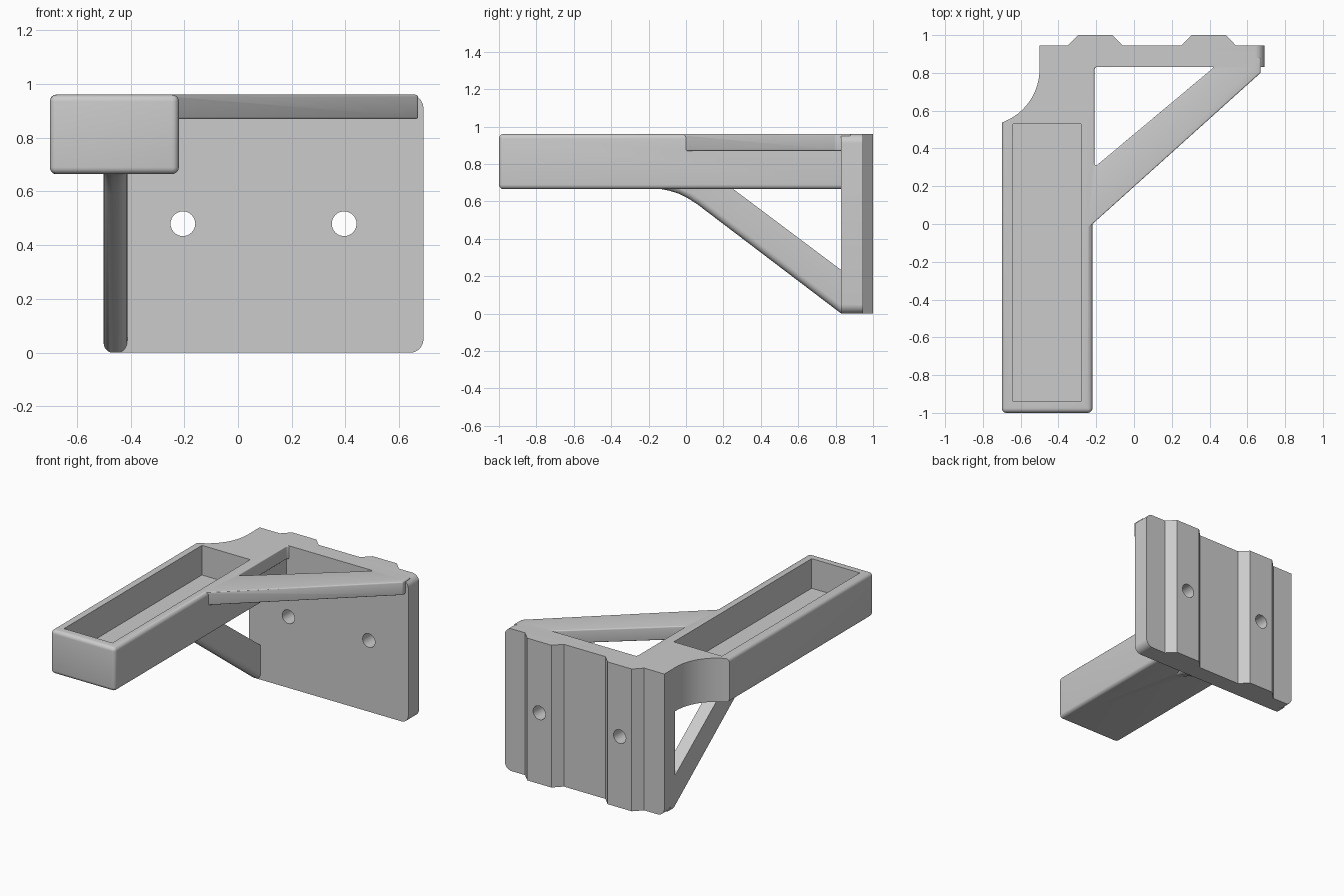
import bpy, bmesh, math

cube = bpy.data.objects.get("Cube")
if cube:
    bpy.data.objects.remove(cube, do_unlink=True)

grey = bpy.data.materials.new("light_grey")
grey.use_nodes = True
grey.diffuse_color = (0.6, 0.6, 0.6, 1)
for node in grey.node_tree.nodes:
    if node.type == "BSDF_PRINCIPLED":
        node.inputs["Base Color"].default_value = (0.6, 0.6, 0.6, 1)

TO_3D = {
    "x": lambda a, b, c: (c, a, b),
    "y": lambda a, b, c: (a, c, b),
    "z": lambda a, b, c: (a, b, c),
}


def prism(name, outline, axis, low, high, radius=0, rule=None, segments=5):
    """Extrude an outline along an axis and round the edges picked by the rule."""
    place = TO_3D[axis]
    bm = bmesh.new()
    base = bm.faces.new([bm.verts.new(place(a, b, low)) for a, b in outline])
    moved = bmesh.ops.extrude_face_region(bm, geom=[base])["geom"]
    for v in moved:
        if isinstance(v, bmesh.types.BMVert):
            v.co["xyz".index(axis)] = high
    bm.faces.ensure_lookup_table()
    bmesh.ops.recalc_face_normals(bm, faces=bm.faces[:])
    if rule:
        picked = []
        for e in bm.edges:
            p, q = e.verts[0].co, e.verts[1].co
            if rule((p + q) / 2, q - p):
                picked.append(e)
        bmesh.ops.bevel(bm, geom=picked, offset=radius, offset_type="OFFSET",
                        segments=segments, profile=0.5, affect="EDGES")
        bmesh.ops.recalc_face_normals(bm, faces=bm.faces[:])
    mesh = bpy.data.meshes.new(name)
    bm.to_mesh(mesh)
    bm.free()
    mesh.materials.append(grey)
    obj = bpy.data.objects.new(name, mesh)
    bpy.context.collection.objects.link(obj)
    return obj


def apply(obj, mod):
    bpy.context.view_layer.objects.active = obj
    bpy.ops.object.modifier_apply(modifier=mod.name)


def combine(target, tool, operation):
    mod = target.modifiers.new("join", "BOOLEAN")
    mod.operation = operation
    mod.solver = "EXACT"
    mod.object = tool
    apply(target, mod)
    bpy.data.objects.remove(tool, do_unlink=True)


def rectangle(x0, x1, y0, y1):
    return [(x0, y0), (x1, y0), (x1, y1), (x0, y1)]


TOP = 0.96
BACK = 0.945

# mounting plate with two trapezoid rails on its back
outline = [(-0.5, 0.83), (0.69, 0.83), (0.69, BACK)]
for centre in (0.395, -0.205):
    outline += [(centre + 0.145, BACK), (centre + 0.09, 1),
                (centre - 0.09, 1), (centre - 0.145, BACK)]
outline.append((-0.5, BACK))


def plate_corner(mid, d):
    along_y = abs(d.x) < 0.001 and abs(d.z) < 0.001
    return along_y and (mid.x > 0.68 or (mid.x < -0.49 and mid.z < 0.1))


bracket = prism("wall_bracket", outline, "z", 0, TOP, 0.05, plate_corner, 8)

# tray arm, with a concave sweep into the plate
outline = [(-0.7, -1), (-0.22, -1), (-0.22, 0.86), (-0.5, 0.86)]
for i in range(17):
    t = -math.radians(70.5) * i / 16
    outline.append((-0.8 + 0.3 * math.cos(t), 0.82 + 0.3 * math.sin(t)))
arm = prism("tray_arm", outline, "z", 0.665, TOP, 0.025,
            lambda mid, d: d.length > 0.4 or mid.y < -0.9)

# horizontal brace: triangle with a triangular opening
brace = prism("side_brace", [(-0.27, -0.045), (0.67, 0.8), (0.67, 0.88), (-0.27, 0.88)],
              "z", 0.87, TOP)
opening = prism("opening_cutter", [(-0.21, 0.835), (-0.21, 0.3), (0.43, 0.835)],
                "z", 0.7, 1.2, 0.025, lambda mid, d: abs(d.z) > 0.3, 8)
combine(brace, opening, "DIFFERENCE")
soft = brace.modifiers.new("soft_edges", "BEVEL")
soft.width = 0.022
soft.segments = 4
soft.limit_method = "ANGLE"
soft.angle_limit = math.radians(40)
apply(brace, soft)

# lower brace under the arm, rounded along its outer side
outline = [(0.88, 0), (0.83, 0), (0.06, 0.585), (0.01, 0.617), (-0.04, 0.642),
           (-0.09, 0.657), (-0.14, 0.667), (-0.14, 0.72), (0.18, 0.72),
           (0.82, 0.24), (0.88, 0.195)]
under = prism("lower_brace", outline, "x", -0.5, -0.412, 0.035,
              lambda mid, d: abs(d.x) < 0.001 and mid.z < 0.664
              and mid.z + 0.75 * mid.y < 0.68)

for part in (arm, brace, under):
    combine(bracket, part, "UNION")

# open tray pocket
pocket = prism("pocket_cutter", rectangle(-0.64, -0.28, -0.94, 0.53), "z", 0.76, 1.2)
combine(bracket, pocket, "DIFFERENCE")

# screw holes through the rails
for x in (-0.205, 0.395):
    ring = [(x + 0.046 * math.cos(math.tau * i / 32),
             0.48 + 0.046 * math.sin(math.tau * i / 32)) for i in range(32)]
    combine(bracket, prism("hole_cutter", ring, "y", 0.7, 1.2), "DIFFERENCE")

bpy.ops.object.select_all(action="DESELECT")
bracket.select_set(True)
bpy.context.view_layer.objects.active = bracket
bpy.ops.object.shade_smooth_by_angle(angle=math.radians(30))
